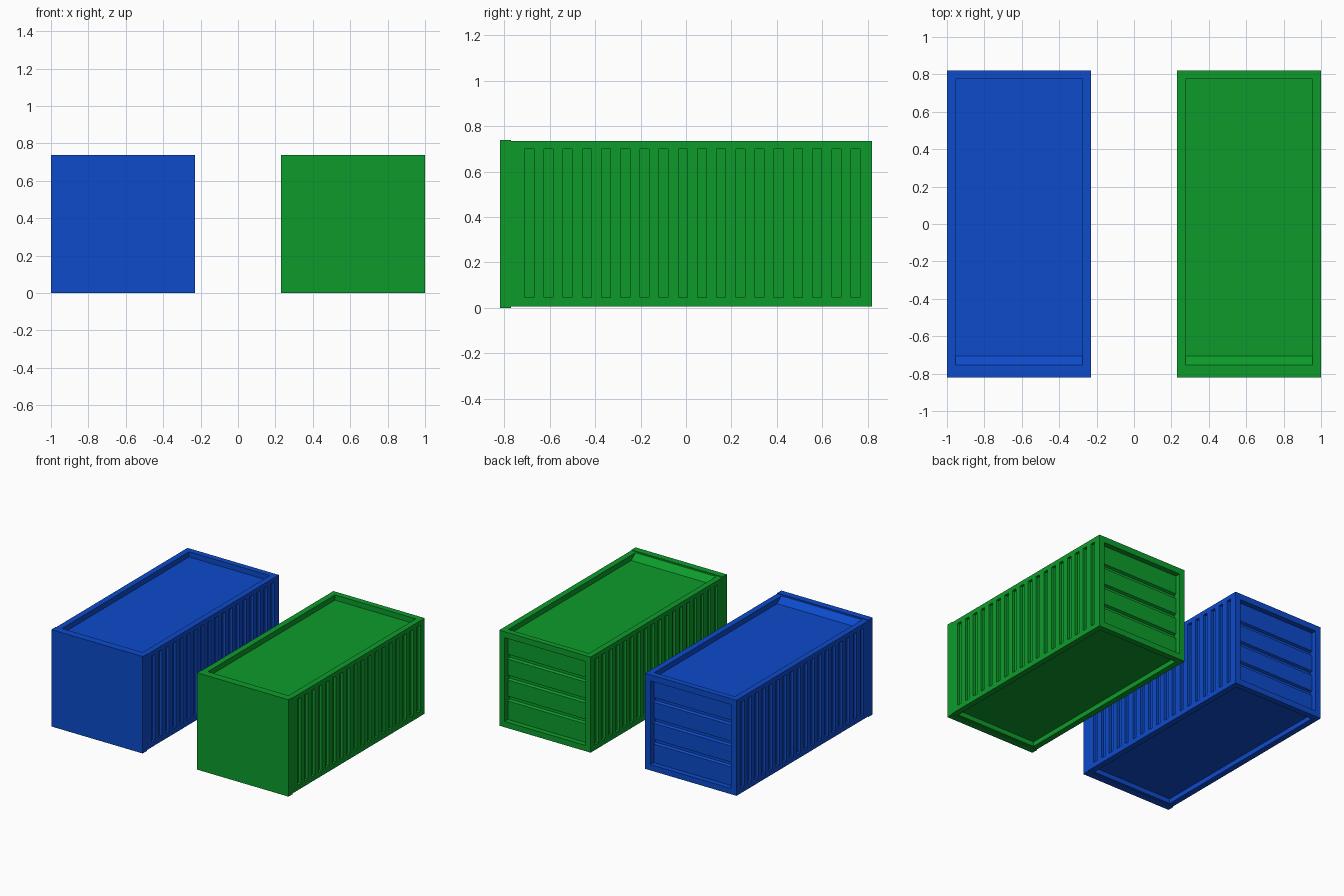
import bpy, bmesh
from mathutils import Vector

if "Cube" in bpy.data.objects:
    bpy.data.objects.remove(bpy.data.objects["Cube"])

W, L, H = 0.77, 1.64, 0.738      # container size
RIM = 0.045                      # frame width
HX = W / 2 - RIM                 # half width of the recessed panels


def prism(bm, profile, x0, x1):
    """Extrude a (y, z) profile along x."""
    a = [bm.verts.new((x0, y, z)) for y, z in profile]
    b = [bm.verts.new((x1, y, z)) for y, z in profile]
    n = len(profile)
    faces = [bm.faces.new(a), bm.faces.new(b[::-1])]
    for i in range(n):
        j = (i + 1) % n
        faces.append(bm.faces.new((a[j], a[i], b[i], b[j])))
    bmesh.ops.recalc_face_normals(bm, faces=faces)


def box(bm, x0, x1, y0, y1, z0, z1):
    prism(bm, [(y0, z0), (y1, z0), (y1, z1), (y0, z1)], x0, x1)


def finish(bm, name, x, mat=None):
    me = bpy.data.meshes.new(name)
    bm.to_mesh(me)
    bm.free()
    ob = bpy.data.objects.new(name, me)
    ob.location.x = x
    bpy.context.collection.objects.link(ob)
    if mat:
        me.materials.append(mat)
    return ob


def container(name, x, color):
    mat = bpy.data.materials.new(name + "_paint")
    mat.diffuse_color = color
    mat.use_nodes = True
    mat.node_tree.nodes["Principled BSDF"].inputs["Base Color"].default_value = mat.diffuse_color

    # plain front end slab, slightly taller than the body
    bm = bmesh.new()
    box(bm, -W / 2, W / 2, -L / 2, -0.77, 0, H)
    finish(bm, name + "_front_panel", x, mat)

    # main body block
    top, low = 0.734, 0.006
    bm = bmesh.new()
    box(bm, -W / 2, W / 2, -0.77, L / 2, low, top)
    body = finish(bm, name + "_body", x, mat)

    cut = bmesh.new()
    # roof recess with sloped front end
    floor = top - 0.04
    prism(cut, [(-0.755, top), (-0.705, floor), (0.775, floor),
                (0.775, top + 0.1), (-0.755, top + 0.1)], -HX, HX)
    # underside recess
    box(cut, -HX, HX, -0.755, 0.775, -0.1, 0.042)
    # vertical grooves on both long sides
    for i in range(18):
        y = -0.71 + i * 0.0845
        for s in (-1, 1):
            xs = sorted((s * (W / 2 - 0.02), s * (W / 2 + 0.1)))
            box(cut, xs[0], xs[1], y, y + 0.04, 0.045, 0.70)
    # back recess with horizontal slats
    yb, z0, z1 = 0.78, 0.05, 0.688
    prof = [(0.95, z0), (yb, z0)]
    for k in (1, 2, 3):
        z = z0 + (z1 - z0) * k / 4
        prof += [(yb, z - 0.018), (yb - 0.018, z - 0.01),
                 (yb - 0.018, z + 0.01), (yb, z + 0.018)]
    prof += [(yb, z1), (0.95, z1)]
    prism(cut, prof, -HX, HX)
    cutter = finish(cut, name + "_cutter", x)
    cutter.hide_render = True

    mod = body.modifiers.new("recesses", 'BOOLEAN')
    mod.operation = 'DIFFERENCE'
    mod.solver = 'EXACT'
    mod.object = cutter
    bpy.context.view_layer.objects.active = body
    bpy.ops.object.modifier_apply(modifier=mod.name)
    bpy.data.objects.remove(cutter)


container("blue_container", -0.615, (0.004, 0.07, 0.6, 1))
container("green_container", 0.615, (0.004, 0.33, 0.025, 1))
